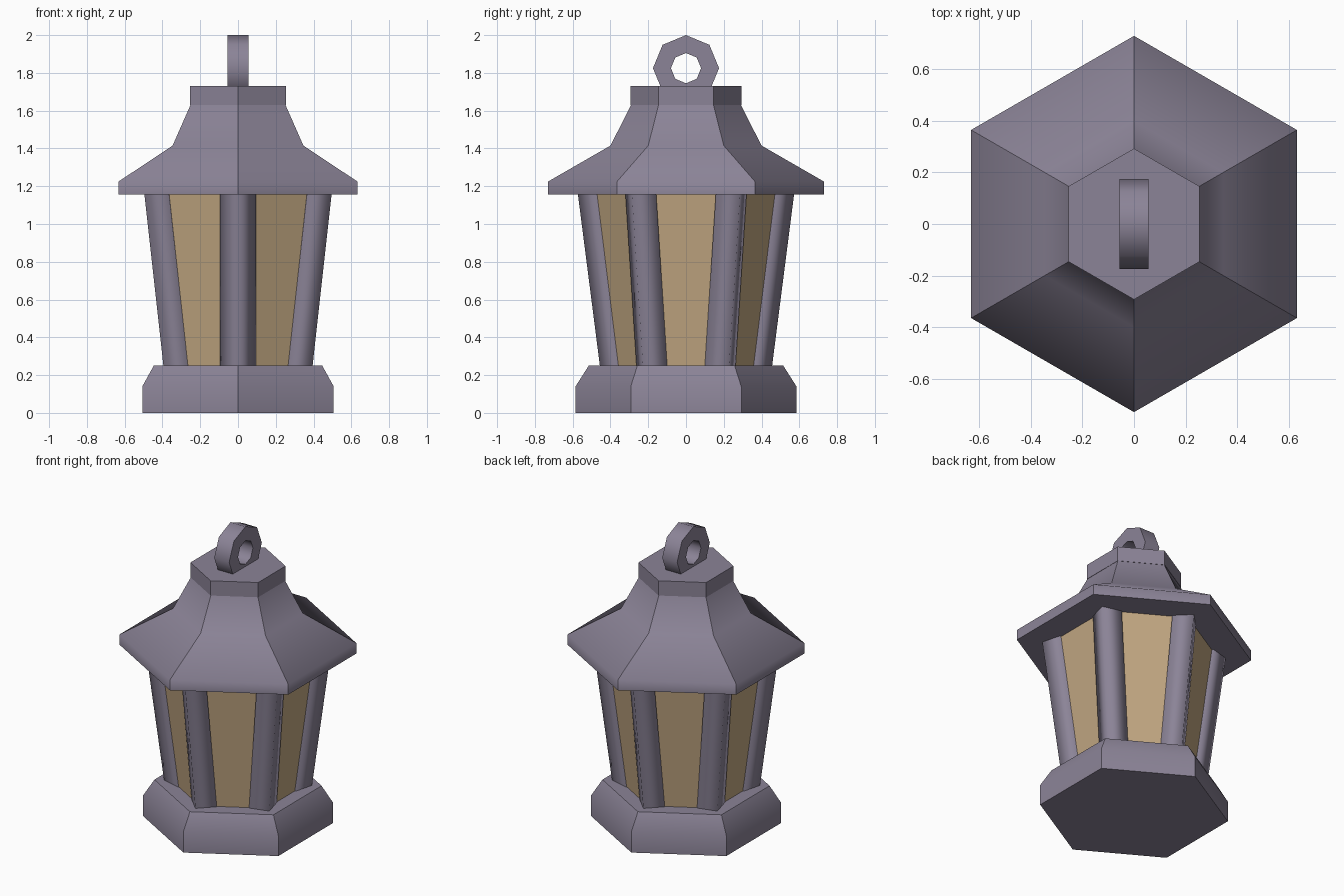
import bpy, bmesh
from math import radians, cos, sin, tau
from mathutils import Vector

cube = bpy.data.objects.get("Cube")
if cube:
    bpy.data.objects.remove(cube, do_unlink=True)


def material(name, rgb):
    mat = bpy.data.materials.new(name)
    mat.use_nodes = True
    mat.diffuse_color = (*rgb, 1)
    bsdf = next(n for n in mat.node_tree.nodes if n.type == 'BSDF_PRINCIPLED')
    bsdf.inputs["Base Color"].default_value = (*rgb, 1)
    return mat


METAL = material("dusty violet metal", (0.26, 0.23, 0.31))
GLASS = material("amber glass", (0.54, 0.39, 0.225))


def finish(bm, name, mat):
    bmesh.ops.recalc_face_normals(bm, faces=bm.faces)
    mesh = bpy.data.meshes.new(name)
    bm.to_mesh(mesh)
    bm.free()
    mesh.materials.append(mat)
    obj = bpy.data.objects.new(name, mesh)
    bpy.context.collection.objects.link(obj)
    return obj


def prism(name, profile, sides, mat, turn=90, lean=0, crisp=True):
    """Stack of polygons; profile rows are (z, radius, distance from the axis)."""
    bm = bmesh.new()
    axis = Vector((cos(radians(turn)), sin(radians(turn)), 0))
    rings = []
    for z, radius, offset in profile:
        ring = []
        for i in range(sides):
            a = radians(turn) + tau * i / sides
            ring.append(bm.verts.new(axis * offset + Vector((radius * cos(a), radius * sin(a), z))))
        rings.append(ring)
    for low, high in zip(rings, rings[1:]):
        for i in range(sides):
            j = (i + 1) % sides
            bm.faces.new((low[i], low[j], high[j], high[i])).smooth = True
            # Corners stay crisp, bends along the profile stay soft
            if crisp:
                bm.edges.get((low[i], high[i])).smooth = False
    for ring in (rings[0], rings[-1]):
        cap = bm.faces.new(ring)
        for edge in cap.edges:
            edge.smooth = False
    return finish(bm, name, mat)


# Chamfered base, flared roof and its cap
prism("base", [(0, 0.585, 0), (0.14, 0.585, 0), (0.25, 0.515, 0)], 6, METAL)
prism("roof", [(1.155, 0.73, 0), (1.225, 0.73, 0), (1.415, 0.40, 0), (1.635, 0.288, 0)], 6, METAL)
prism("roof_cap", [(1.63, 0.293, 0), (1.73, 0.293, 0)], 6, METAL)

# Six-sided glass body
prism("glass_panes", [(0.25, 0.41, 0), (1.155, 0.52, 0)], 6, GLASS)

# Leaning corner posts
for k in range(6):
    prism(f"corner_post_{k + 1}", [(0.25, 0.094, 0.362), (1.155, 0.094, 0.478)],
          4, METAL, turn=30 + 60 * k, crisp=False)

# Eight-sided hanging ring: a rectangle spun around the x axis
bm = bmesh.new()
centre = Vector((0, 0, 1.825))
corners = [bm.verts.new(centre + Vector((x, 0, r)))
           for x, r in ((-0.056, 0.08), (0.056, 0.08), (0.056, 0.175), (-0.056, 0.175))]
loop = [bm.edges.new((corners[i], corners[(i + 1) % 4])) for i in range(4)]
bmesh.ops.spin(bm, geom=corners + loop, cent=centre, axis=(1, 0, 0), angle=tau, steps=8)
bmesh.ops.remove_doubles(bm, verts=bm.verts, dist=0.001)
for face in bm.faces:
    face.smooth = True
for edge in bm.edges:
    if len(edge.link_faces) == 2 and edge.calc_face_angle() > radians(60):
        edge.smooth = False
finish(bm, "hanging_ring", METAL)
